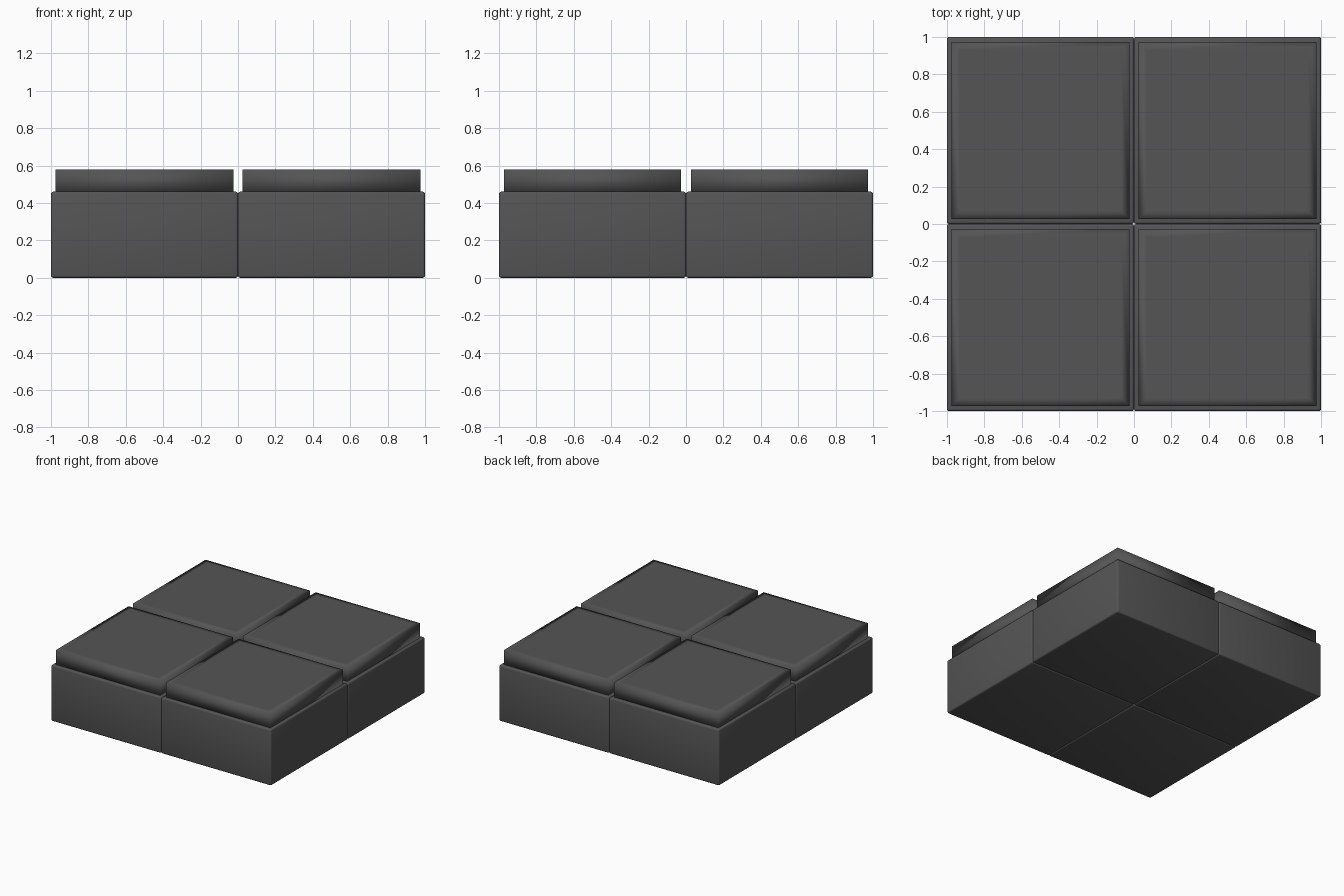
import bpy, bmesh
from mathutils import Matrix

if "Cube" in bpy.data.objects:
    bpy.data.objects.remove(bpy.data.objects["Cube"])


def box(name, lo, hi):
    bm = bmesh.new()
    size = [b - a for a, b in zip(lo, hi)]
    mid = [(a + b) / 2 for a, b in zip(lo, hi)]
    bmesh.ops.create_cube(bm, size=1, matrix=Matrix.Translation(mid) @ Matrix.Diagonal((*size, 1)))
    return bm


def finish(name, bm):
    bmesh.ops.recalc_face_normals(bm, faces=bm.faces)
    mesh = bpy.data.meshes.new(name)
    bm.to_mesh(mesh)
    bm.free()
    ob = bpy.data.objects.new(name, mesh)
    bpy.context.collection.objects.link(ob)
    for p in mesh.polygons:
        p.use_smooth = True
    return ob


mat = bpy.data.materials.new("charcoal_fabric")
mat.diffuse_color = (0.09, 0.09, 0.09, 1)
mat.use_nodes = True
mat.node_tree.nodes["Principled BSDF"].inputs["Base Color"].default_value = mat.diffuse_color

for row, y in (("front", -0.5), ("back", 0.5)):
    for side, x in (("left", -0.5), ("right", 0.5)):
        # Base block with softly rounded edges
        bm = box("base", (x - 0.5, y - 0.5, 0), (x + 0.5, y + 0.5, 0.46))
        bmesh.ops.bevel(bm, geom=bm.edges[:], offset=0.012, segments=3,
                        profile=0.5, affect='EDGES')
        base = finish(f"{row}_{side}_base", bm)

        # Cushion slab: crisp outline, smooth shading held near the rim
        bm = box("cushion", (x - 0.475, y - 0.473, 0.45), (x + 0.475, y + 0.472, 0.578))
        top = [f for f in bm.faces if f.normal.z > 0.5]
        bmesh.ops.inset_region(bm, faces=top, thickness=0.06)
        cushion = finish(f"{row}_{side}_cushion", bm)

        for ob in (base, cushion):
            ob.data.materials.append(mat)
